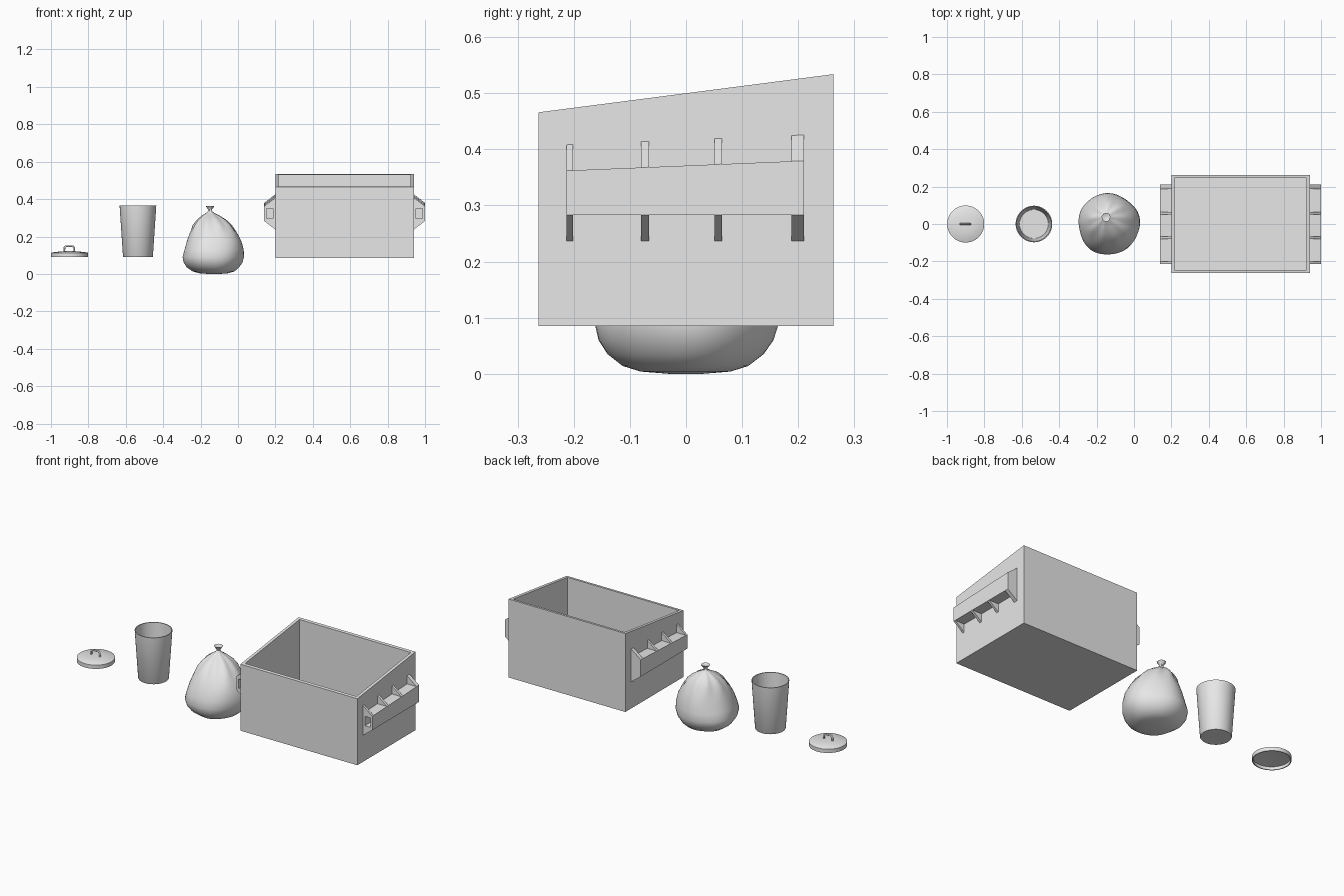
import bpy, bmesh
from math import sin, cos, pi, radians
from mathutils import Vector

cube = bpy.data.objects.get("Cube")
if cube:
    bpy.data.objects.remove(cube, do_unlink=True)

grey = bpy.data.materials.new("plain_grey")
grey.use_nodes = True
grey.diffuse_color = (0.8, 0.8, 0.8, 1)
grey.node_tree.nodes["Principled BSDF"].inputs["Base Color"].default_value = (0.8, 0.8, 0.8, 1)


def finish(name, bm, smooth=None):
    bmesh.ops.recalc_face_normals(bm, faces=bm.faces)
    mesh = bpy.data.meshes.new(name)
    bm.to_mesh(mesh)
    bm.free()
    mesh.materials.append(grey)
    ob = bpy.data.objects.new(name, mesh)
    bpy.context.collection.objects.link(ob)
    if smooth:
        bpy.ops.object.select_all(action='DESELECT')
        ob.select_set(True)
        bpy.context.view_layer.objects.active = ob
        bpy.ops.object.shade_smooth_by_angle(angle=radians(smooth))
    return ob


def sloped_box(x, y, z0, z_front, z_back):
    """Box whose top rises from the front to the back."""
    bm = bmesh.new()
    bmesh.ops.create_cube(bm, size=1)
    for v in bm.verts:
        top = z_back if v.co.y > 0 else z_front
        v.co = (x[v.co.x > 0], y[v.co.y > 0], top if v.co.z > 0 else z0)
    bm.normal_update()
    return bm


def hollow(bm, direction, wall, axis, depth):
    """Inset the face looking in a direction and sink it to a flat depth."""
    face = max(bm.faces, key=lambda f: f.normal.dot(Vector(direction)))
    bmesh.ops.inset_region(bm, faces=[face], thickness=wall, use_even_offset=True)
    inner = bmesh.ops.extrude_face_region(bm, geom=[face])["geom"]
    bmesh.ops.delete(bm, geom=[face], context='FACES')
    for v in inner:
        if isinstance(v, bmesh.types.BMVert):
            v.co[axis] = depth


def loft(rings):
    """Skin equal rings of points; cap both ends."""
    bm = bmesh.new()
    loops = [[bm.verts.new(p) for p in ring] for ring in rings]
    n = len(loops[0])
    for a, b in zip(loops, loops[1:]):
        for i in range(n):
            j = (i + 1) % n
            bm.faces.new((a[i], a[j], b[j], b[i]))
    bm.faces.new(loops[0])
    bm.faces.new(loops[-1])
    return bm


def lathe(name, cx, profile, n=40):
    rings = [[(cx + r * cos(2 * pi * i / n), r * sin(2 * pi * i / n), z) for i in range(n)]
             for r, z in profile]
    return finish(name, loft(rings), 35)


# Skip body: open box with a sloping rim
body = sloped_box((0.2, 0.94), (-0.263, 0.263), 0.085, 0.466, 0.534)
hollow(body, (0, 0, 1), 0.017, 2, 0.1)
finish("skip_body", body)

# Lifting pockets with gussets on both ends
RIBS = [(-0.213, -0.201), (-0.08, -0.066), (0.051, 0.064), (0.188, 0.21)]


def pocket_top(y):
    return 0.371 + 0.0415 * y


for side, wall, outer in (("left", 0.94, 1.0), ("right", 0.2, 0.14)):
    tube = sloped_box(sorted((wall, outer)), (-0.213, 0.21), 0.283,
                      pocket_top(-0.213), pocket_top(0.21))
    hollow(tube, (0, -1, 0), 0.013, 1, 0.188)
    finish(side + "_lifting_pocket", tube)
    for k, ys in enumerate(RIBS):
        upper = [[(wall, y, pocket_top(y)), (outer, y, pocket_top(y)),
                  (wall, y, pocket_top(y) + 0.046)] for y in ys]
        lower = [[(wall, y, 0.283), (outer, y, 0.283), (wall, y, 0.237)] for y in ys]
        finish(f"{side}_upper_gusset_{k + 1}", loft(upper))
        finish(f"{side}_lower_gusset_{k + 1}", loft(lower))

# Tapered bin with a thin wall
lathe("bin", -0.535, [(0.078, 0.09), (0.08, 0.093), (0.098, 0.365),
                      (0.093, 0.365), (0.077, 0.097)])

# Bin lid, hollow underneath
lathe("bin_lid", -0.9, [(0.01, 0.113), (0.094, 0.107), (0.094, 0.09), (0.099, 0.09),
                        (0.099, 0.112), (0.094, 0.115), (0.04, 0.121), (0.01, 0.122)])

# Lid handle
curve = bpy.data.curves.new("lid_handle", 'CURVE')
curve.dimensions = '3D'
curve.bevel_depth = 0.005
curve.bevel_resolution = 2
curve.use_fill_caps = True
spline = curve.splines.new('POLY')
path = [(-0.027, 0.117), (-0.026, 0.14), (-0.018, 0.148)]
path += [(-x, z) for x, z in reversed(path)]
spline.points.add(len(path) - 1)
for p, (x, z) in zip(spline.points, path):
    p.co = (-0.902 + x, 0, z, 1)
curve.materials.append(grey)
bpy.context.collection.objects.link(bpy.data.objects.new("lid_handle", curve))

# Refuse sack: lumpy rings of (height, centre x, centre y, radius)
SACK = [(0.0, -0.13, 0, 0.03), (0.004, -0.13, 0, 0.08), (0.014, -0.132, 0, 0.112),
        (0.035, -0.136, 0, 0.139), (0.06, -0.136, 0, 0.156), (0.09, -0.135, 0, 0.164),
        (0.13, -0.13, 0, 0.158), (0.175, -0.128, 0.003, 0.146), (0.22, -0.13, 0.008, 0.126),
        (0.26, -0.135, 0.015, 0.102), (0.29, -0.14, 0.022, 0.076), (0.312, -0.145, 0.029, 0.046),
        (0.326, -0.148, 0.033, 0.021), (0.336, -0.149, 0.035, 0.01), (0.344, -0.149, 0.036, 0.009),
        (0.354, -0.149, 0.036, 0.017), (0.364, -0.149, 0.036, 0.023), (0.358, -0.149, 0.036, 0.008)]
N = 48
rings = []
for z, cx, cy, r in SACK:
    ring = []
    for i in range(N):
        a = 2 * pi * i / N
        lump = 1 + 0.018 * sin(3 * a + 14 * z) + 0.014 * sin(5 * a + 1 - 9 * z)
        if z > 0.25:
            lump += 0.05 * sin(9 * a)
        ring.append((cx + r * lump * cos(a), cy + r * lump * sin(a), z))
    rings.append(ring)
finish("refuse_sack", loft(rings), 60)
